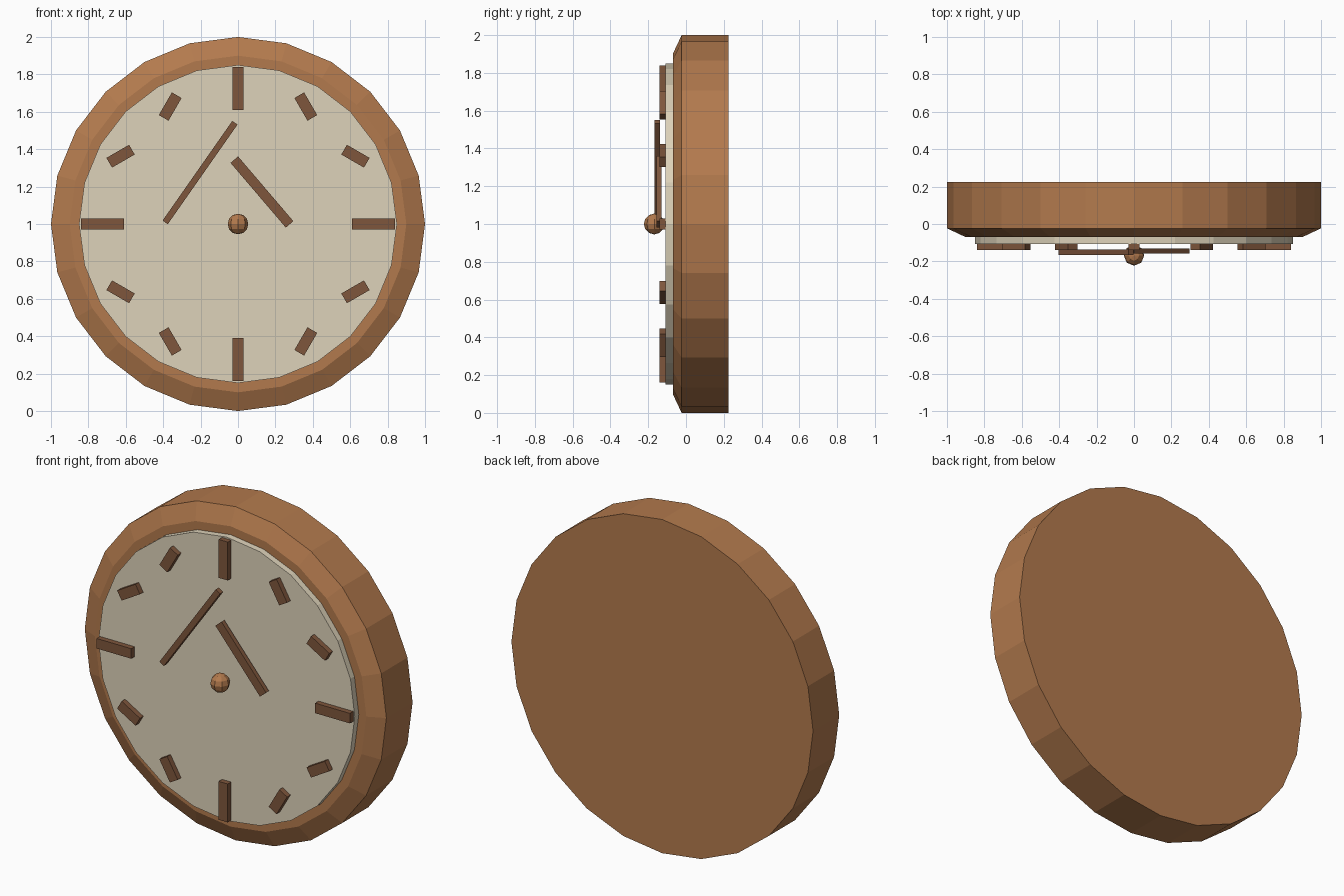
import bpy, math
from mathutils import Matrix, Vector

old = bpy.data.objects.get("Cube")
if old:
    bpy.data.objects.remove(old, do_unlink=True)

CENTRE_Z = 1.0
SIDES = 24


def material(name, rgb):
    m = bpy.data.materials.new(name)
    m.use_nodes = True
    m.diffuse_color = (*rgb, 1)
    m.node_tree.nodes["Principled BSDF"].inputs["Base Color"].default_value = (*rgb, 1)
    return m


wood = material("warm wood", (0.45, 0.195, 0.075))
cream = material("cream", (0.73, 0.65, 0.49))
dark = material("dark wood", (0.21, 0.093, 0.045))


def add_object(name, verts, faces, mat):
    mesh = bpy.data.meshes.new(name)
    mesh.from_pydata(verts, [], faces)
    mesh.materials.append(mat)
    obj = bpy.data.objects.new(name, mesh)
    bpy.context.collection.objects.link(obj)
    return obj


def turned(name, profile, mat):
    """Closed solid turned about the clock axis; profile is (radius, y), back to front."""
    verts, faces = [], []
    for r, y in profile:
        for i in range(SIDES):
            a = math.tau * i / SIDES
            verts.append((r * math.cos(a), y, CENTRE_Z + r * math.sin(a)))
    for k in range(len(profile) - 1):
        for i in range(SIDES):
            j = (i + 1) % SIDES
            a, b = k * SIDES, (k + 1) * SIDES
            faces.append((a + i, a + j, b + j, b + i))
    faces.append(tuple(reversed(range(SIDES))))
    faces.append(tuple(range(len(verts) - SIDES, len(verts))))
    return add_object(name, verts, faces, mat)


def bar(name, x, z, length, width, angle, front, back):
    """Thin bar lying on the dial, its long side turned by angle from +x."""
    bpy.ops.mesh.primitive_cube_add(size=1)
    obj = bpy.context.object
    obj.name = name
    obj.data.transform(Matrix.Diagonal((length, back - front, width, 1)))
    obj.data.transform(Matrix.Rotation(-angle, 4, "Y"))
    obj.location = Vector((x, (front + back) / 2, CENTRE_Z + z))
    obj.data.materials.append(dark)
    return obj


# Case with bevelled front edge, and the dial disc
turned("clock_case", [(1, 0.225), (1, -0.023), (0.9, -0.07)], wood)
turned("dial", [(0.85, -0.06), (0.85, -0.108)], cream)

# Hour marks: long at the quarters, short and counter-turned between
for hour in range(12):
    a = math.radians(90 - 30 * hour)
    length = 0.23 if hour % 3 == 0 else 0.14
    bar(f"hour_mark_{hour or 12}", 0.725 * math.cos(a), 0.725 * math.sin(a),
        length, 0.06, -a, -0.14, -0.1)

# Hands
bar("minute_hand", -0.203, 0.275, 0.65, 0.034, math.radians(55), -0.167, -0.137)
bar("hour_hand", 0.128, 0.171, 0.455, 0.053, math.radians(-49.5), -0.157, -0.13)

# Centre knob
bpy.ops.mesh.primitive_uv_sphere_add(segments=8, ring_count=6, radius=0.055,
                                     location=(0, -0.168, CENTRE_Z))
knob = bpy.context.object
knob.name = "centre_knob"
knob.data.materials.append(wood)
